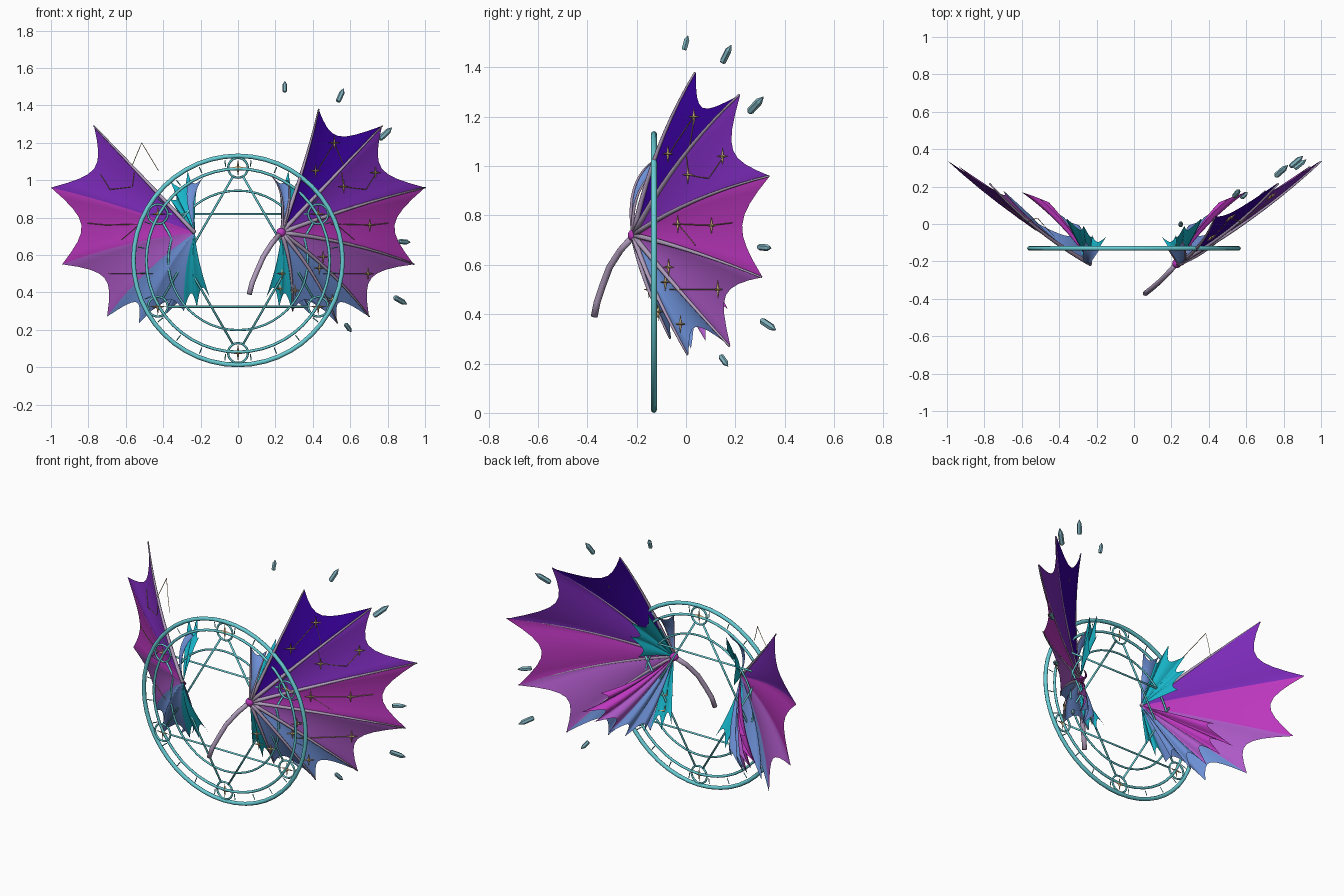
import bpy, bmesh, math
from mathutils import Vector as V, Matrix
from mathutils.bvhtree import BVHTree

if "Cube" in bpy.data.objects:
    bpy.data.objects.remove(bpy.data.objects["Cube"])


def mat(name, r, g, b):
    m = bpy.data.materials.new(name)
    m.diffuse_color = [(c / 255) ** 2.2 for c in (r, g, b)] + [1]
    m.use_nodes = True
    m.node_tree.nodes["Principled BSDF"].inputs["Base Color"].default_value = m.diffuse_color
    return m


INDIGO = mat("indigo", 58, 0, 150)
PURPLE = mat("purple", 122, 46, 182)
MAGENTA = mat("magenta", 188, 58, 190)
VIOLET = mat("violet", 172, 90, 198)
BLUE = mat("soft blue", 108, 142, 212)
CYAN = mat("cyan", 30, 182, 202)
RING = mat("ring teal", 104, 204, 212)
RIB = mat("rib mauve", 174, 154, 186)
GOLD = mat("gold", 214, 182, 132)
CRYSTAL = mat("crystal grey", 126, 176, 188)


def add_object(name, bm, mats, smooth=False):
    me = bpy.data.meshes.new(name)
    bm.to_mesh(me)
    bm.free()
    for m in mats:
        me.materials.append(m)
    for p in me.polygons:
        p.use_smooth = smooth
    ob = bpy.data.objects.new(name, me)
    bpy.context.collection.objects.link(ob)
    return ob


def tube(bm, pts, radii, sides=6, closed=False):
    """Sweep a round section along pts; radii is one number or one per point."""
    n = len(pts)
    if not isinstance(radii, (list, tuple)):
        radii = [radii] * n
    rings = []
    for i, p in enumerate(pts):
        a = pts[i - 1] if (i or closed) else p
        b = pts[(i + 1) % n] if (i < n - 1 or closed) else p
        d = (b - a).normalized()
        ref = V((0, 1, 0)) if abs(d.y) < 0.95 else V((1, 0, 0))
        s = d.cross(ref).normalized()
        t = s.cross(d)
        rings.append([bm.verts.new(p + radii[i] * (math.cos(k) * s + math.sin(k) * t))
                      for k in (2 * math.pi * j / sides for j in range(sides))])
    for i in range(n if closed else n - 1):
        r, q = rings[i], rings[(i + 1) % n]
        for j in range(sides):
            k = (j + 1) % sides
            bm.faces.new((r[j], r[k], q[k], q[j]))
    if not closed:
        bm.faces.new(rings[0][::-1])
        bm.faces.new(rings[-1])


def circle(cx, cz, r, n):
    return [V((cx + r * math.sin(2 * math.pi * i / n), RY, cz + r * math.cos(2 * math.pi * i / n)))
            for i in range(n)]


def star(bm, c, r, turn=0.0):
    """Four-pointed star raised in the middle, turned about the vertical."""
    rot = Matrix.Rotation(turn, 3, 'Z')
    rim = []
    for i in range(8):
        a, q = i * math.pi / 4, (r if i % 2 == 0 else r * 0.2)
        rim.append(bm.verts.new(c + rot @ V((q * math.sin(a), 0, q * math.cos(a)))))
    for dy in (-0.2, 0.2):
        tip = bm.verts.new(c + rot @ V((0, dy * r, 0)))
        for i in range(8):
            f = (rim[i], rim[(i + 1) % 8], tip)
            bm.faces.new(f if dy < 0 else f[::-1])
    bmesh.ops.recalc_face_normals(bm, faces=bm.faces)


# ---------------------------------------------------------------- wings
HUB = V((0.23, -0.21, 0.72))
BULGE = V((0.017, -0.024, 0.02))


def rib_point(tip, t, bulge=1.0):
    return HUB.lerp(tip, t) + BULGE * (bulge * 4 * t * (1 - t))


def fan(bm, tips, mats, palette, notch=0.18, sag=0.02, bulge=1.0, nu=8, nt=8):
    """Scalloped membrane panels spread between neighbouring rib tips."""
    for a, b, m in zip(tips, tips[1:], mats):
        grid = []
        for i in range(nu + 1):
            u = i / nu
            w = 4 * u * (1 - u)
            row = []
            for j in range(nt + 1):
                t = (j / nt) * (1 - notch * w)
                p = rib_point(a, t, bulge).lerp(rib_point(b, t, bulge), u)
                row.append(bm.verts.new(p + V((-0.58, 0.81, 0)) * (sag * w * t)))
            grid.append(row)
        for i in range(nu):
            for j in range(nt):
                f = bm.faces.new((grid[i][j], grid[i + 1][j], grid[i + 1][j + 1], grid[i][j + 1]))
                f.material_index = palette.index(m)
    bmesh.ops.remove_doubles(bm, verts=bm.verts, dist=0.0005)


def flip(bm):
    for v in bm.verts:
        v.co.x = -v.co.x
    bmesh.ops.reverse_faces(bm, faces=bm.faces)


MAIN = [V(p) for p in ((0.43, 0.04, 1.38), (0.77, 0.22, 1.29), (1.0, 0.34, 0.96), (0.94, 0.31, 0.55),
                       (0.70, 0.18, 0.27), (0.53, 0.01, 0.235), (0.29, -0.06, 0.30),
                       (0.22, -0.07, 0.32), (0.15, -0.07, 0.37))]
MAIN_MATS = [INDIGO, PURPLE, MAGENTA, VIOLET, BLUE, BLUE, CYAN, CYAN]
BACK = [V(p) for p in ((0.50, 0.13, 0.55), (0.60, 0.17, 0.42), (0.54, 0.13, 0.36), (0.48, 0.08, 0.29),
                       (0.41, 0.02, 0.26), (0.30, -0.02, 0.31))]
BACK_MATS = [MAGENTA, MAGENTA, VIOLET, BLUE, BLUE]
CREST = [V(p) for p in ((0.22, -0.06, 0.96), (0.27, -0.01, 1.05), (0.36, 0.03, 0.99), (0.365, 0.03, 0.90),
                        (0.33, 0.0, 0.77))]
CREST_FRONT = [V(p) for p in ((0.26, -0.09, 1.0), (0.18, -0.13, 1.02))]
PALETTE = [INDIGO, PURPLE, MAGENTA, VIOLET, BLUE, CYAN]

for side, first in (("right", 0), ("left", 1)):
    for part, tips, mats, opt in (
            ("wing_membrane", MAIN[first:], MAIN_MATS[first:], {}),
            ("back_petals", BACK, BACK_MATS, dict(notch=0.2, sag=0.04, bulge=-0.8)),
            ("crest_petals", CREST, [CYAN] * 4, dict(notch=0.22, bulge=0.3)),
            ("front_crest", CREST_FRONT, [BLUE], dict(notch=0.15, bulge=1.6))):
        bm = bmesh.new()
        fan(bm, tips, mats, PALETTE, **opt)
        if side == "left":
            flip(bm)
        add_object(side + "_" + part, bm, PALETTE, True)
    # tapered ribs lie on the front of the membrane
    bm = bmesh.new()
    ts = [k / 10 for k in range(11)]
    for tip in (MAIN[:7] if side == "right" else MAIN[1:2]):
        tube(bm, [rib_point(tip, t) + V((0.002, -0.004, 0)) for t in ts],
             [0.012 - 0.008 * t for t in ts])
    if side == "right":
        for tip in CREST_FRONT:
            tube(bm, [rib_point(tip, t, 1.6) + V((0.002, -0.004, 0)) for t in ts],
                 [0.008 - 0.005 * t for t in ts])
    if side == "left":
        flip(bm)
    add_object(side + "_wing_ribs", bm, [RIB], True)

# hub joint and curved handle
bm = bmesh.new()
bmesh.ops.create_uvsphere(bm, u_segments=12, v_segments=8, radius=0.026)
bmesh.ops.translate(bm, verts=bm.verts, vec=HUB)
add_object("hub_joint", bm, [MAGENTA], True)
bm = bmesh.new()
tube(bm, [V(p) for p in ((0.23, -0.21, 0.72), (0.18, -0.265, 0.66), (0.135, -0.31, 0.59), (0.10, -0.34, 0.51),
                         (0.075, -0.36, 0.45), (0.06, -0.372, 0.39))], 0.014, 8)
add_object("handle", bm, [RIB], True)

# ---------------------------------------------------------------- star chart on the wings
bm = bmesh.new()
fan(bm, MAIN, MAIN_MATS, PALETTE)
surface = BVHTree.FromBMesh(bm)
bm.free()


def on_wing(x, z):
    hit = surface.ray_cast(V((x, -2, z)), V((0, 1, 0)))[0]
    return (hit if hit else V((x, -0.21 + 0.72 * (x - 0.23), z))) + V((0.005, -0.008, 0))


STARS = [(0.51, 1.2), (0.41, 1.05), (0.73, 1.04), (0.56, 0.965), (0.52, 0.765), (0.70, 0.76), (0.43, 0.53),
         (0.45, 0.59), (0.69, 0.50), (0.50, 0.36), (0.30, 0.41), (0.23, 0.50), (0.22, 0.42)]
bm = bmesh.new()
for s in STARS:
    star(bm, on_wing(*s), 0.038, math.radians(36))
add_object("wing_stars", bm, [GOLD])

CHART = [[(0.56, 1.08), (0.51, 1.2), (0.42, 1.05)],
         [(0.73, 1.03), (0.68, 0.95), (0.56, 0.965), (0.55, 1.04)],
         [(0.80, 0.77), (0.70, 0.76), (0.52, 0.765), (0.62, 0.68)],
         [(0.45, 0.50), (0.58, 0.50), (0.69, 0.50)]]
for side in ("right", "left"):
    bm = bmesh.new()
    for line in CHART:
        pts = []
        for a, b in zip(line, line[1:]):
            pts += [on_wing(a[0] + (b[0] - a[0]) * k / 4, a[1] + (b[1] - a[1]) * k / 4) for k in range(4)]
        tube(bm, pts + [on_wing(*line[-1])], 0.002, 4)
    if side == "left":
        flip(bm)
    add_object(side + "_chart_lines", bm, [GOLD])

# ---------------------------------------------------------------- magic circle
RY, RZ = -0.13, 0.571
for name, r, t in (("outer_ring", 0.559, 0.012), ("middle_ring", 0.49, 0.008), ("inner_ring", 0.373, 0.006)):
    bm = bmesh.new()
    tube(bm, circle(0, RZ, r, 48), t, 8, True)
    bmesh.ops.recalc_face_normals(bm, faces=bm.faces)
    add_object(name, bm, [RING], True)

nodes = circle(0, RZ, 0.495, 6)
bars, loops, stars, ticks = (bmesh.new() for _ in range(4))
for i, c in enumerate(nodes):
    d = (nodes[(i + 2) % 6] - c).normalized() * 0.055
    tube(bars, [c + d, nodes[(i + 2) % 6] - d], 0.006)
    tube(loops, circle(c.x, c.z, 0.053, 20), 0.006, 6, True)
    star(stars, c, 0.047)
for i in range(24):
    a = (i + 0.5) * math.pi / 12
    d = V((math.sin(a), 0, math.cos(a)))
    tube(ticks, [V((0, RY, RZ)) + d * 0.505, V((0, RY, RZ)) + d * 0.54], 0.003, 4)
add_object("hexagram_bars", bars, [RING], True)
add_object("node_loops", loops, [RING], True)
add_object("node_stars", stars, [GOLD])
add_object("ring_ticks", ticks, [RING])

# ---------------------------------------------------------------- floating crystals
for i, (x, y, z, length) in enumerate(((0.25, 0.0, 1.5, 0.06), (0.55, 0.165, 1.455, 0.085),
                                       (0.79, 0.285, 1.25, 0.105), (0.89, 0.32, 0.67, 0.08),
                                       (0.87, 0.335, 0.355, 0.095), (0.59, 0.155, 0.21, 0.06))):
    c = V((x, y, z))
    d = (c - HUB).normalized() * length
    bm = bmesh.new()
    r = 0.008 + length * 0.07
    tube(bm, [c - d * 0.5, c - d * 0.42, c + d * 0.2, c + d * 0.5], [r * 0.75, r, r, r * 0.12], 6)
    add_object("crystal_%d" % (i + 1), bm, [CRYSTAL])
